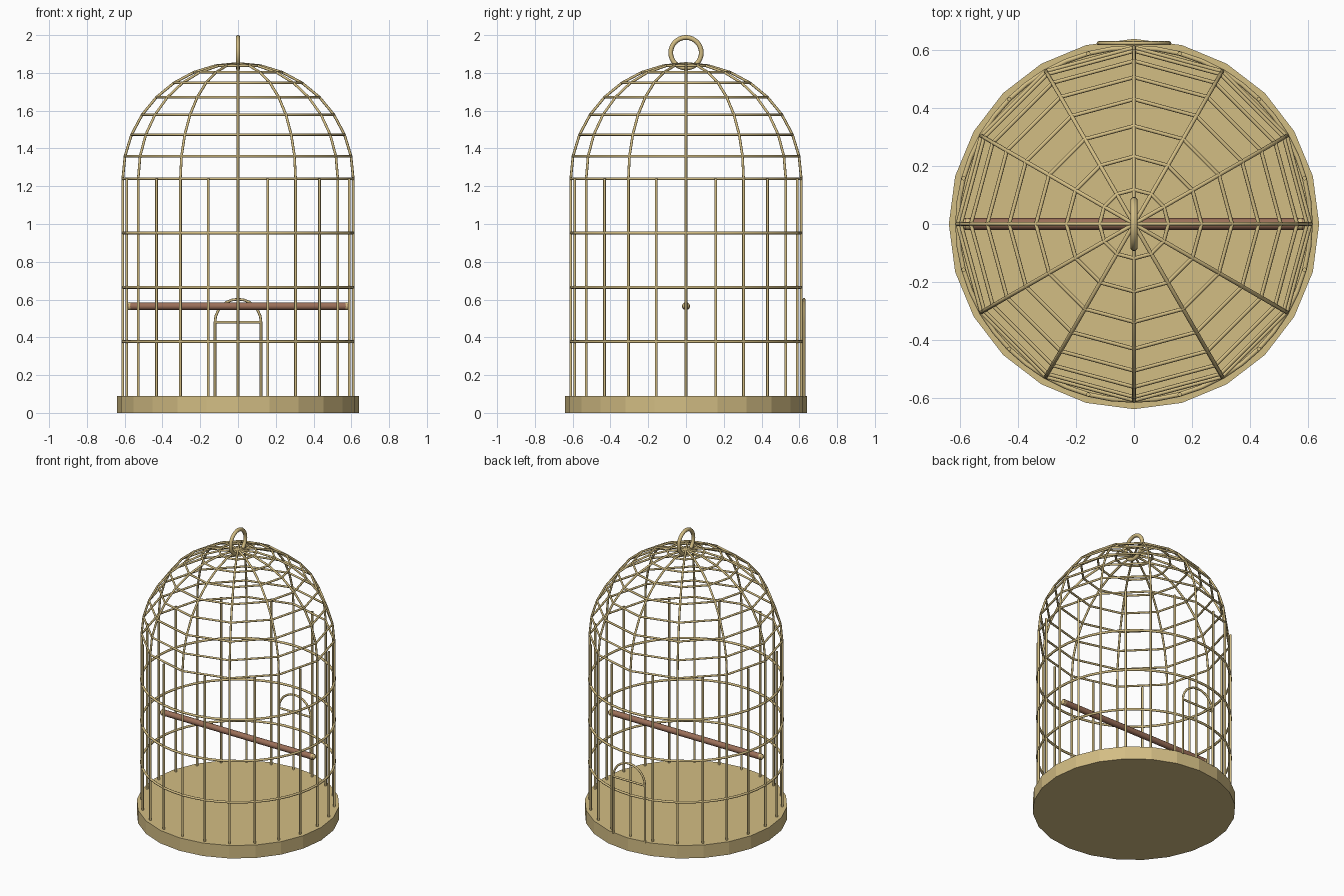
import bpy
from math import sin, cos, pi, radians

if "Cube" in bpy.data.objects:
    bpy.data.objects.remove(bpy.data.objects["Cube"])

BASE_TOP, SPRING, R = 0.09, 1.24, 0.61


def material(name, color):
    m = bpy.data.materials.new(name)
    m.diffuse_color = (*color, 1)
    m.use_nodes = True
    m.node_tree.nodes["Principled BSDF"].inputs["Base Color"].default_value = m.diffuse_color
    return m


brass = material("brass", (0.65, 0.51, 0.23))
wood = material("wood", (0.33, 0.16, 0.10))


def finish(name, mat, smooth=True):
    o = bpy.context.object
    o.name = name
    o.data.materials.append(mat)
    if smooth:
        bpy.ops.object.shade_smooth_by_angle(angle=radians(50))
    return o


def wires(name, paths, radius, mat=brass):
    """Sweep a round wire along each (points, closed) path, as one mesh."""
    c = bpy.data.curves.new(name, 'CURVE')
    c.dimensions = '3D'
    c.bevel_depth = radius
    c.bevel_resolution = 2
    c.use_fill_caps = True
    for pts, closed in paths:
        s = c.splines.new('POLY')
        s.points.add(len(pts) - 1)
        for p, co in zip(s.points, pts):
            p.co = (*co, 1)
        s.use_cyclic_u = closed
    o = bpy.data.objects.new(name, c)
    bpy.context.collection.objects.link(o)
    bpy.ops.object.select_all(action='DESELECT')
    o.select_set(True)
    bpy.context.view_layer.objects.active = o
    bpy.ops.object.convert(target='MESH')
    return finish(name, mat)


def polar(r, a, z):
    return (r * cos(a), r * sin(a), z)


# Base disc
bpy.ops.mesh.primitive_cylinder_add(vertices=24, radius=0.64, depth=BASE_TOP,
                                    location=(0, 0, BASE_TOP / 2))
finish("base", brass, smooth=False)

# Upright bars
wires("upright_bars",
      [([polar(R, i * pi / 12, BASE_TOP - 0.01), polar(R, i * pi / 12, SPRING)], False)
       for i in range(24)], 0.0075)

# Round hoops around the bars
for i in range(1, 4):
    bpy.ops.mesh.primitive_torus_add(major_radius=R, minor_radius=0.008,
                                     major_segments=48, minor_segments=8,
                                     location=(0, 0, BASE_TOP + i * (SPRING - BASE_TOP) / 4))
    finish(f"hoop_{i}", brass)

# Dome: twelve ribs and faceted hoops
step = pi / 16
wires("dome_ribs",
      [([polar(R * cos(k * step), i * pi / 6, SPRING + R * sin(k * step))
         for k in range(9)], False) for i in range(12)], 0.007)
wires("dome_hoops",
      [([polar(R * cos(k * step), i * pi / 6, SPRING + R * sin(k * step))
         for i in range(12)], True) for k in range(8)], 0.007)

# Arched door on the back
w, y, spring = 0.122, 0.625, 0.48
arch = [(w * cos(i * pi / 12), y, spring + w * sin(i * pi / 12)) for i in range(13)]
wires("door_frame",
      [([(w, y, BASE_TOP - 0.005)] + arch + [(-w, y, BASE_TOP - 0.005)], False),
       ([(-w, y, spring), (w, y, spring)], False)], 0.007)

# Perch with end knobs
bpy.ops.mesh.primitive_cylinder_add(vertices=12, radius=0.02, depth=1.17,
                                    location=(0, 0, 0.565), rotation=(0, pi / 2, 0))
finish("perch", wood)
for side, x in (("left", -0.575), ("right", 0.575)):
    bpy.ops.mesh.primitive_uv_sphere_add(segments=12, ring_count=8, radius=0.021,
                                         location=(x, 0, 0.565))
    finish(f"perch_knob_{side}", brass)

# Hanging ring
bpy.ops.mesh.primitive_torus_add(major_radius=0.081, minor_radius=0.0125,
                                 major_segments=32, minor_segments=10,
                                 location=(0, 0, 1.9065), rotation=(0, pi / 2, 0))
finish("hanging_ring", brass)
